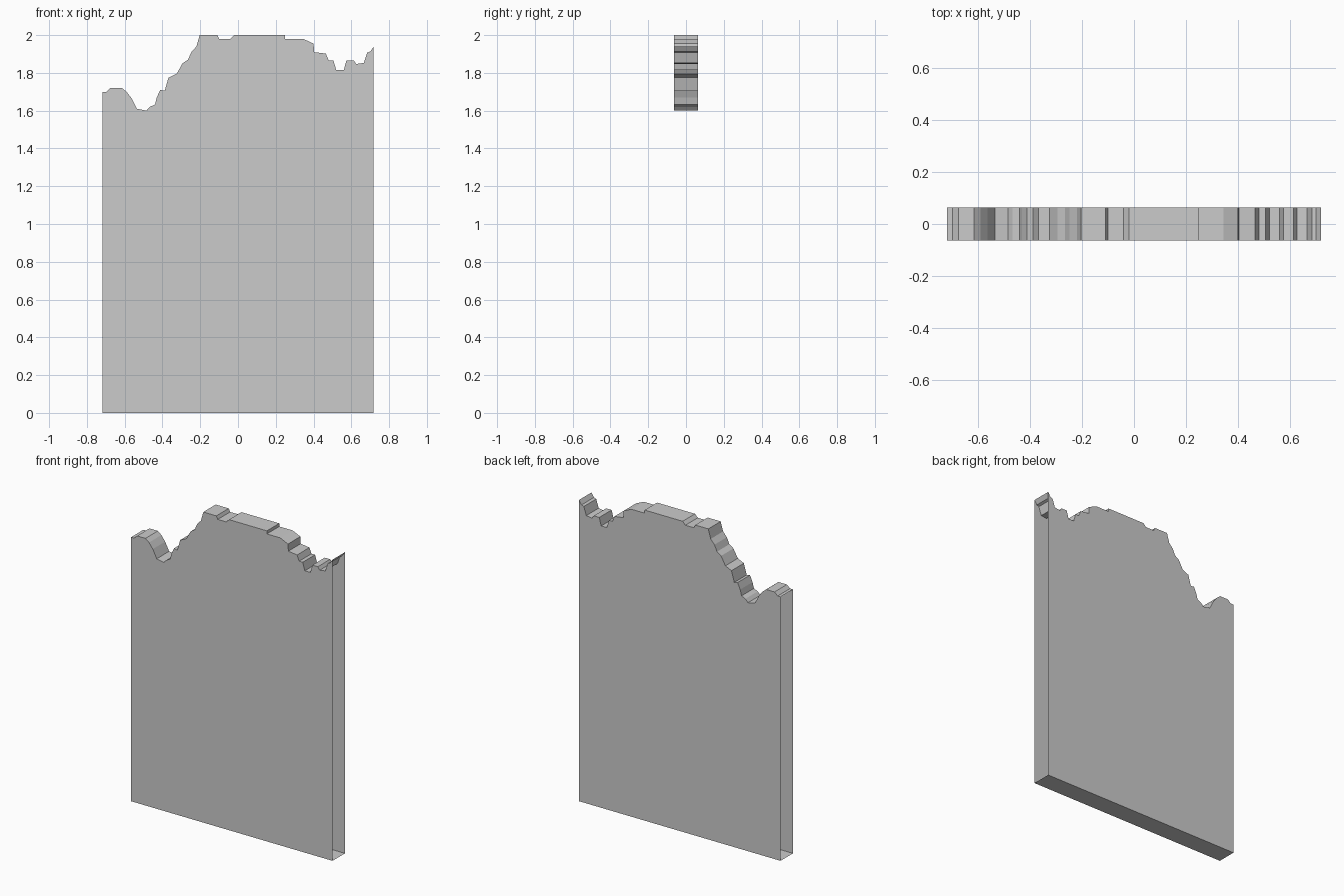
import bpy, bmesh

HALF_W, HALF_D = 0.718, 0.063

# Broken top edge of the slab, left to right (x, z)
top_edge = [
    (-HALF_W, 1.70), (-0.697, 1.70), (-0.675, 1.72), (-0.615, 1.72),
    (-0.59, 1.70), (-0.563, 1.665), (-0.535, 1.61), (-0.485, 1.60),
    (-0.467, 1.62), (-0.44, 1.632), (-0.43, 1.67), (-0.412, 1.71),
    (-0.388, 1.705), (-0.368, 1.775), (-0.325, 1.795), (-0.294, 1.85),
    (-0.265, 1.87), (-0.247, 1.91), (-0.22, 1.94), (-0.203, 2.0),
    (-0.11, 2.0), (-0.10, 1.98), (-0.04, 1.98), (-0.02, 2.0),
    (0.25, 2.0), (0.25, 1.98), (0.345, 1.98), (0.40, 1.955),
    (0.403, 1.91), (0.465, 1.902), (0.48, 1.866), (0.505, 1.866),
    (0.52, 1.815), (0.56, 1.815), (0.574, 1.866), (0.613, 1.866),
    (0.626, 1.847), (0.666, 1.853), (0.684, 1.907), (0.70, 1.913),
    (HALF_W, 1.94),
]
outline = [(-HALF_W, 0.0)] + top_edge + [(HALF_W, 0.0)]

bm = bmesh.new()
front = [bm.verts.new((x, -HALF_D, z)) for x, z in outline]
back = [bm.verts.new((x, HALF_D, z)) for x, z in outline]

# Front and back panels
bm.faces.new(front[::-1])
bm.faces.new(back)

# Broken top strip and underside; the two narrow ends stay open
last = len(outline) - 1
for i in range(1, last - 1):
    bm.faces.new((front[i], front[i + 1], back[i + 1], back[i]))
bm.faces.new((front[last], front[0], back[0], back[last]))

mesh = bpy.data.meshes.new("broken_wall_panel")
bm.to_mesh(mesh)
bm.free()
wall = bpy.data.objects.new("broken_wall_panel", mesh)
bpy.context.collection.objects.link(wall)
